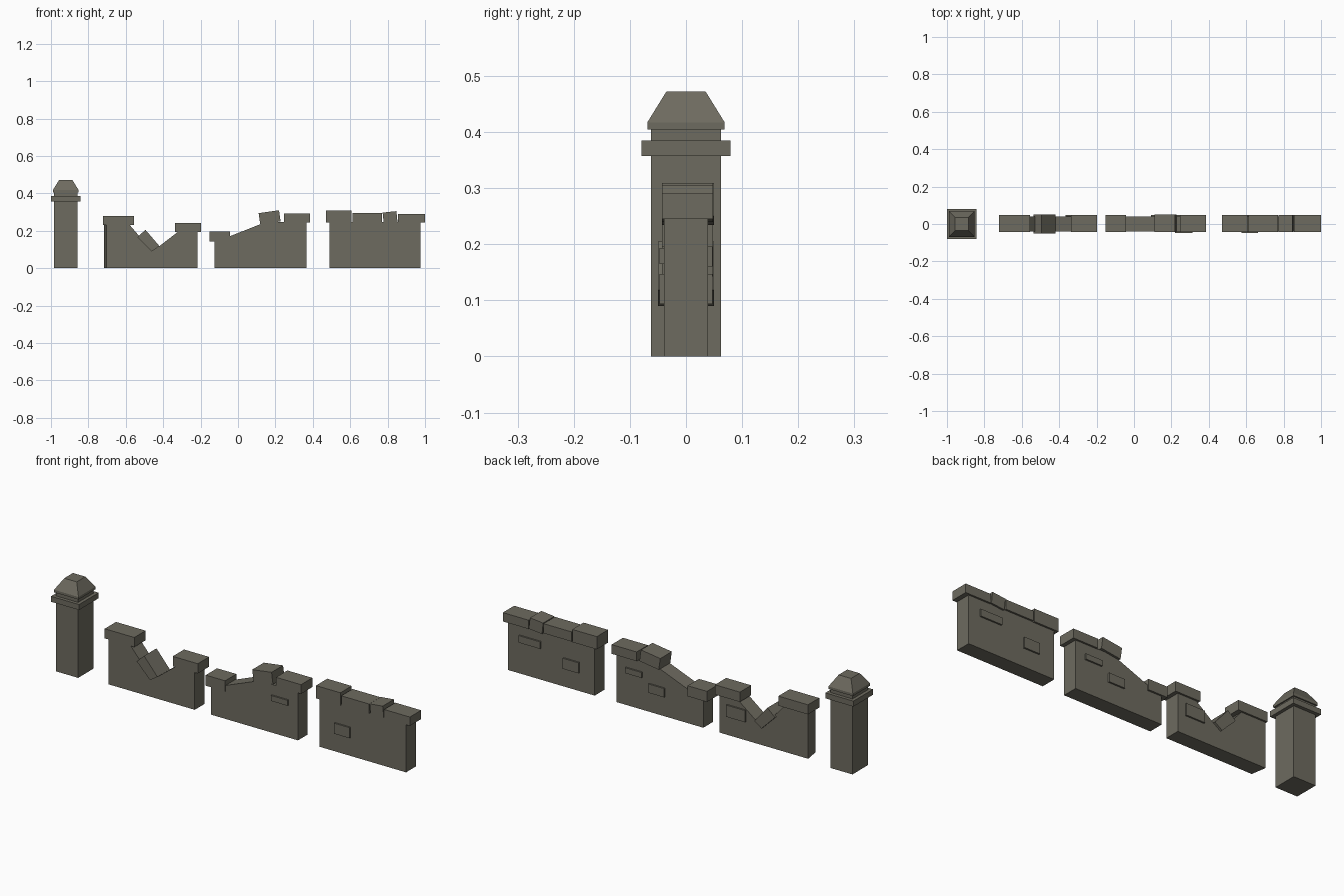
import bpy, bmesh, math
from mathutils import Matrix

if "Cube" in bpy.data.objects:
    bpy.data.objects.remove(bpy.data.objects["Cube"])

stone = bpy.data.materials.new("weathered_stone")
stone.diffuse_color = (0.155, 0.147, 0.116, 1)
stone.use_nodes = True
stone.node_tree.nodes["Principled BSDF"].inputs["Base Color"].default_value = stone.diffuse_color


def finish(name, bm):
    bmesh.ops.recalc_face_normals(bm, faces=bm.faces[:])
    me = bpy.data.meshes.new(name)
    bm.to_mesh(me)
    bm.free()
    me.materials.append(stone)
    ob = bpy.data.objects.new(name, me)
    bpy.context.collection.objects.link(ob)
    return ob


def prism(name, profile, y0=-0.039, y1=0.039):
    """Extrude an x-z outline from y0 to y1."""
    bm = bmesh.new()
    face = bm.faces.new([bm.verts.new((x, y0, z)) for x, z in profile])
    ext = bmesh.ops.extrude_face_region(bm, geom=[face])
    for v in ext["geom"]:
        if isinstance(v, bmesh.types.BMVert):
            v.co.y = y1
    return finish(name, bm)


def block(name, x0, x1, z0, z1, y0=-0.043, y1=0.048, tilt=0):
    """Stone block, optionally tilted about y (degrees)."""
    bm = bmesh.new()
    m = (Matrix.Translation(((x0 + x1) / 2, (y0 + y1) / 2, (z0 + z1) / 2))
         @ Matrix.Rotation(math.radians(tilt), 4, 'Y')
         @ Matrix.Diagonal((x1 - x0, y1 - y0, z1 - z0, 1)))
    bmesh.ops.create_cube(bm, size=1, matrix=m)
    return finish(name, bm)


def square_tier(name, cx, z0, z1, half, top=None):
    """Square pillar tier, tapering to half-width top."""
    bm = bmesh.new()
    bmesh.ops.create_cone(
        bm, cap_ends=True, segments=4,
        radius1=half * math.sqrt(2), radius2=(top or half) * math.sqrt(2),
        depth=z1 - z0,
        matrix=Matrix.Translation((cx, 0, (z0 + z1) / 2)) @ Matrix.Rotation(math.pi / 4, 4, 'Z'))
    return finish(name, bm)


# Gate pillar
px = -0.921
square_tier("pillar_shaft", px, 0, 0.405, 0.062)
square_tier("pillar_band", px, 0.357, 0.385, 0.079)
square_tier("pillar_cap_base", px, 0.404, 0.417, 0.069)
square_tier("pillar_cap_slope", px, 0.417, 0.472, 0.069, 0.035)

# Wall with a V-shaped breach; its left end is cut slightly askew
w = prism("breached_wall", [(-0.717, 0), (-0.217, 0), (-0.217, 0.2), (-0.32, 0.195),
                            (-0.42, 0.118), (-0.46, 0.092), (-0.58, 0.232), (-0.717, 0.24)])
for v in w.data.vertices:
    if v.co.x < -0.7 and v.co.y < 0:
        v.co.x += 0.013
block("breach_left_coping", -0.722, -0.555, 0.231, 0.28)
block("breach_right_coping", -0.338, -0.197, 0.192, 0.242)
prism("fallen_stone", [(-0.537, 0.166), (-0.495, 0.205), (-0.42, 0.118), (-0.461, 0.09)],
      -0.05, 0.05)

# Half-collapsed wall with a sloping top
prism("sloping_wall", [(-0.125, 0), (0.366, 0), (0.366, 0.246), (0.13, 0.246),
                       (0.12, 0.235), (-0.045, 0.17), (-0.125, 0.165)])
block("slope_low_coping", -0.152, -0.043, 0.142, 0.196)
block("slope_tilted_coping", 0.114, 0.224, 0.242, 0.302, -0.043, 0.05, tilt=-8)
block("slope_high_coping", 0.245, 0.386, 0.244, 0.291)

# Intact wall with uneven coping
prism("whole_wall", [(0.488, 0), (0.976, 0), (0.976, 0.248), (0.488, 0.248)])
block("coping_1", 0.47, 0.608, 0.244, 0.309)
block("coping_2", 0.613, 0.77, 0.246, 0.295)
block("coping_3", 0.776, 0.85, 0.243, 0.301, tilt=-6)
block("coping_4", 0.855, 1.0, 0.245, 0.29)

# Protruding stones: some run through the wall, others show only at the back
through, back = (-0.047, 0.047), (0.03, 0.047)
for i, (x0, x1, z0, z1, ys) in enumerate([
        (-0.366, -0.26, 0.095, 0.155, back),
        (0.218, 0.312, 0.165, 0.193, through),
        (0.09, 0.18, 0.1, 0.145, back),
        (0.575, 0.663, 0.093, 0.147, through),
        (0.79, 0.912, 0.16, 0.196, back)]):
    block(f"protruding_stone_{i + 1}", x0, x1, z0, z1, *ys)
